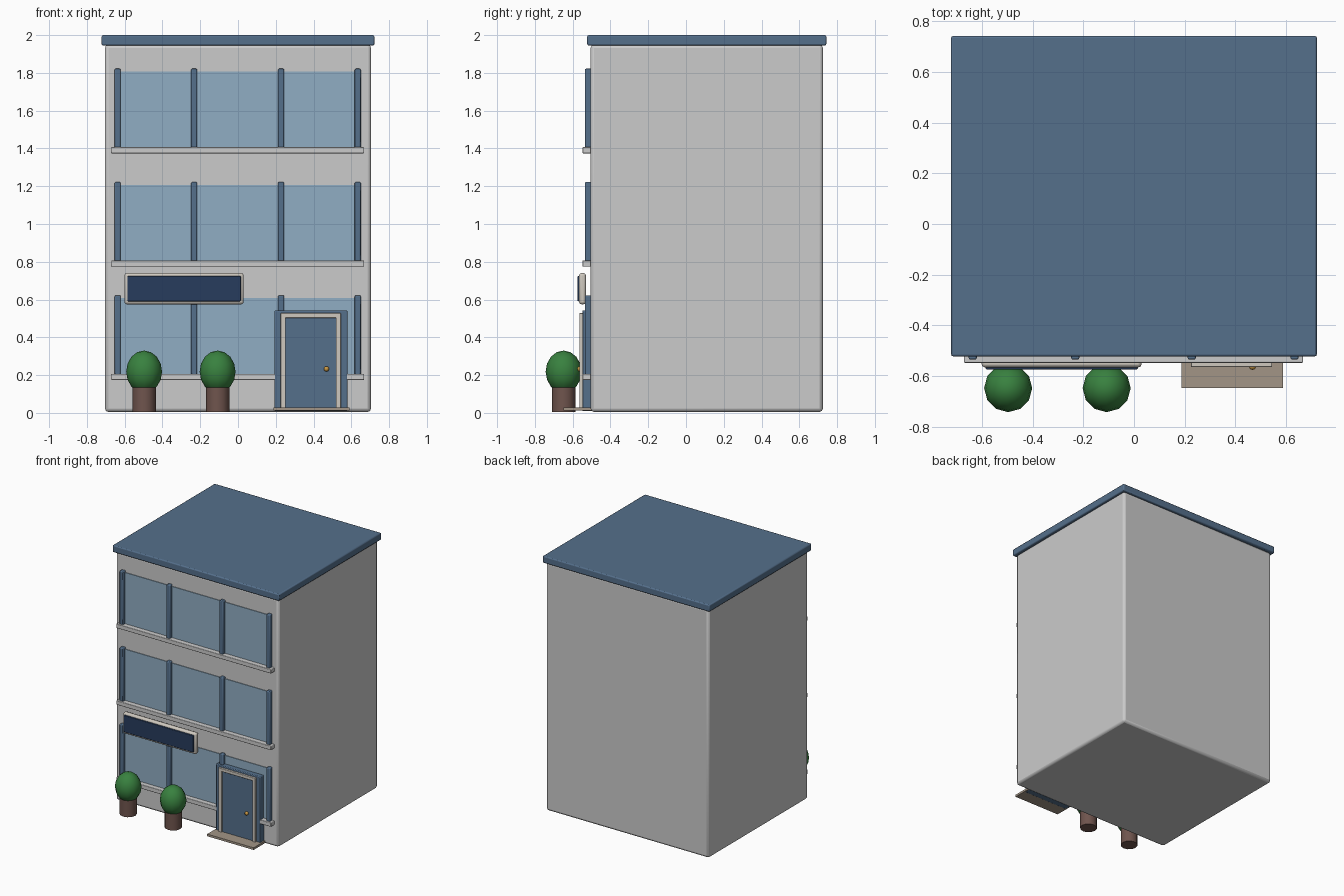
import bpy, math

if "Cube" in bpy.data.objects:
    bpy.data.objects.remove(bpy.data.objects["Cube"])


def material(name, r, g, b):
    m = bpy.data.materials.new(name)
    m.diffuse_color = (r, g, b, 1)
    m.use_nodes = True
    m.node_tree.nodes["Principled BSDF"].inputs["Base Color"].default_value = m.diffuse_color
    return m


BLUE = material("slate_blue", 0.09, 0.16, 0.26)
GLASS = material("glass_blue", 0.28, 0.42, 0.55)
NAVY = material("navy", 0.02, 0.045, 0.11)
CREAM = material("cream", 0.62, 0.58, 0.52)
TAN = material("tan_stone", 0.36, 0.30, 0.24)
GREEN = material("leaf_green", 0.04, 0.22, 0.05)
BROWN = material("brown", 0.16, 0.09, 0.075)
BRASS = material("brass", 0.6, 0.32, 0.06)
GREY = None


def finish(name, mat, angle=40):
    o = bpy.context.object
    o.name = name
    if mat:
        o.data.materials.append(mat)
    bpy.ops.object.shade_smooth_by_angle(angle=math.radians(angle))
    return o


def box(name, x, y, z, mat=GREY, bevel=0.0):
    """Box from (min, max) ranges on each axis, with optional rounded edges."""
    bpy.ops.mesh.primitive_cube_add(size=1, location=[sum(r) / 2 for r in (x, y, z)])
    bpy.context.object.scale = [r[1] - r[0] for r in (x, y, z)]
    bpy.ops.object.transform_apply(location=False, rotation=False, scale=True)
    o = finish(name, mat)
    if bevel:
        b = o.modifiers.new("bevel", "BEVEL")
        b.width, b.segments = bevel, 2
    return o


# Main block and roof slab
box("building_body", (-0.704, 0.704), (-0.505, 0.725), (0.005, 1.95), GREY, 0.018)
box("roof_slab", (-0.722, 0.722), (-0.523, 0.743), (1.945, 2.0), BLUE, 0.008)

# Window bands: glass, mullions and sill on each floor
for i, z in enumerate((0.17, 0.77, 1.37)):
    box(f"window_glass_{i}", (-0.635, 0.635), (-0.510, -0.49), (z + 0.03, z + 0.437), GLASS)
    for j, x in enumerate((-0.637, -0.232, 0.228, 0.634)):
        box(f"mullion_{i}_{j}", (x - 0.016, x + 0.016), (-0.535, -0.495),
            (z + 0.03, z + 0.452), BLUE, 0.006)
    box(f"window_sill_{i}", (-0.672, 0.668), (-0.548, -0.495), (z + 0.004, z + 0.037), GREY, 0.004)

# Door, casing and trim
box("door_casing", (0.193, 0.579), (-0.549, -0.495), (0.01, 0.542), BLUE, 0.005)
box("door_panel", (0.25, 0.52), (-0.554, -0.53), (0.02, 0.502), BLUE)
for side, x in (("left", 0.225), ("right", 0.518)):
    box(f"door_trim_{side}", (x, x + 0.027), (-0.565, -0.53), (0.02, 0.525), CREAM, 0.003)
box("door_trim_top", (0.225, 0.545), (-0.565, -0.53), (0.503, 0.528), CREAM, 0.003)
bpy.ops.mesh.primitive_uv_sphere_add(segments=12, ring_count=8, radius=0.014,
                                     location=(0.468, -0.562, 0.233))
finish("door_knob", BRASS, 60)
box("doorstep", (0.187, 0.589), (-0.648, -0.495), (0.012, 0.029), TAN)

# Blank sign board
box("sign_frame", (-0.602, 0.03), (-0.566, -0.53), (0.575, 0.740), CREAM, 0.012)
box("sign_panel", (-0.586, 0.015), (-0.574, -0.55), (0.591, 0.724), NAVY, 0.004)

# Potted round bushes
for side, x in (("left", -0.497), ("right", -0.108)):
    bpy.ops.mesh.primitive_cylinder_add(vertices=12, radius=0.062, depth=0.145,
                                        location=(x, -0.648, 0.0785))
    finish(f"planter_{side}", BROWN)
    bpy.ops.mesh.primitive_uv_sphere_add(segments=12, ring_count=8, radius=1,
                                         location=(x, -0.648, 0.218))
    bpy.context.object.scale = (0.095, 0.095, 0.112)
    bpy.ops.object.transform_apply(location=False, rotation=False, scale=True)
    finish(f"bush_{side}", GREEN, 60)
